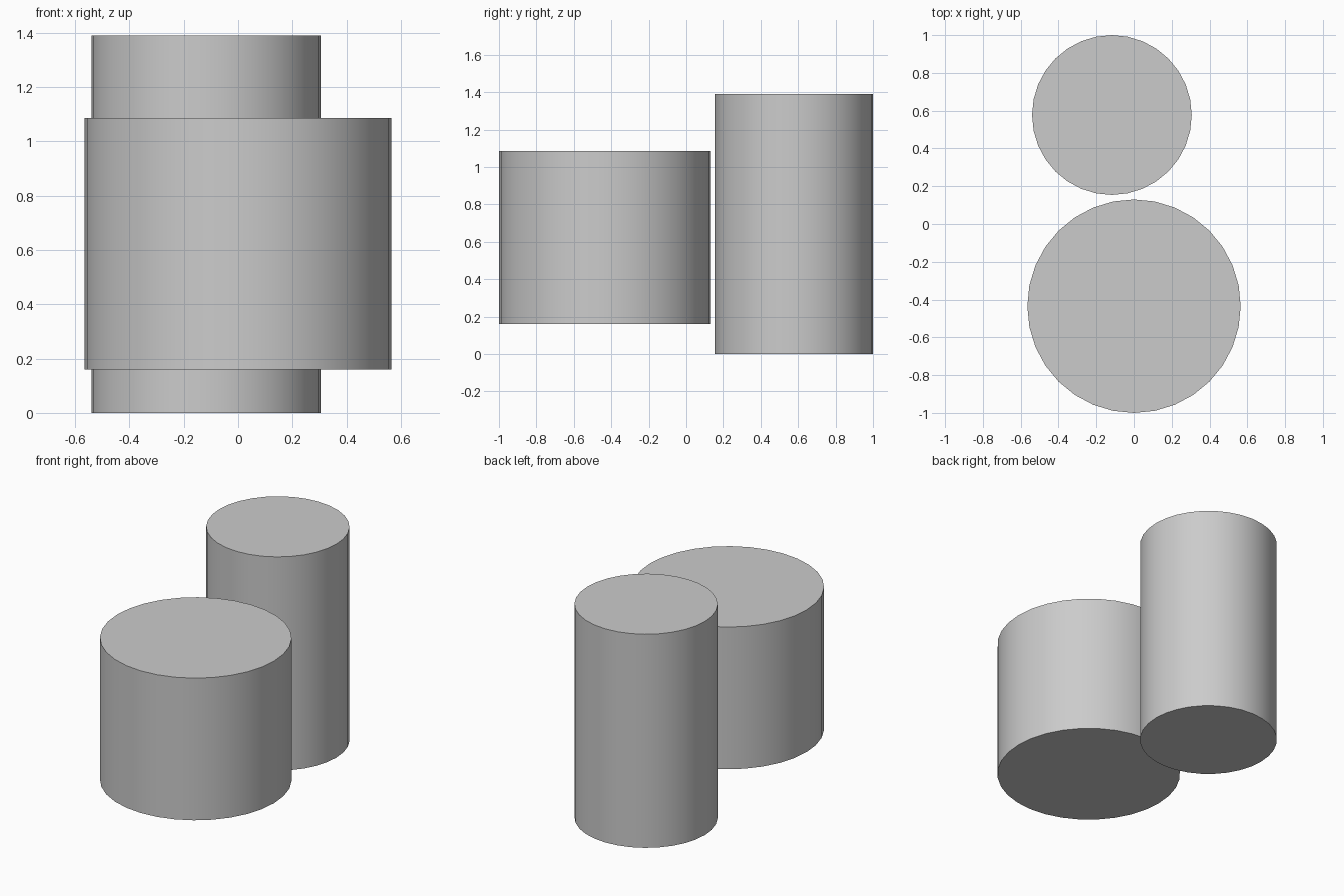
import bpy
import math

# Remove the default cube
cube = bpy.data.objects.get("Cube")
if cube:
    bpy.data.objects.remove(cube, do_unlink=True)

# Single grey finish
GREY = (0.6, 0.6, 0.6, 1.0)
grey = bpy.data.materials.new("plain grey")
grey.use_nodes = True
grey.diffuse_color = GREY
grey.node_tree.nodes["Principled BSDF"].inputs["Base Color"].default_value = GREY


def add_cylinder(name, x, y, radius, bottom, top):
    """Upright smooth cylinder with crisp rims."""
    bpy.ops.mesh.primitive_cylinder_add(
        vertices=32, radius=radius, depth=top - bottom,
        location=(x, y, (bottom + top) / 2))
    obj = bpy.context.object
    obj.name = name
    obj.data.materials.append(grey)
    bpy.ops.object.shade_smooth_by_angle(angle=math.radians(30))
    return obj


# Wide raised drum in front, tall narrow one behind
add_cylinder("wide_cylinder", 0, -0.435, 0.565, 0.16, 1.085)
add_cylinder("tall_cylinder", -0.117, 0.577, 0.423, 0, 1.39)
